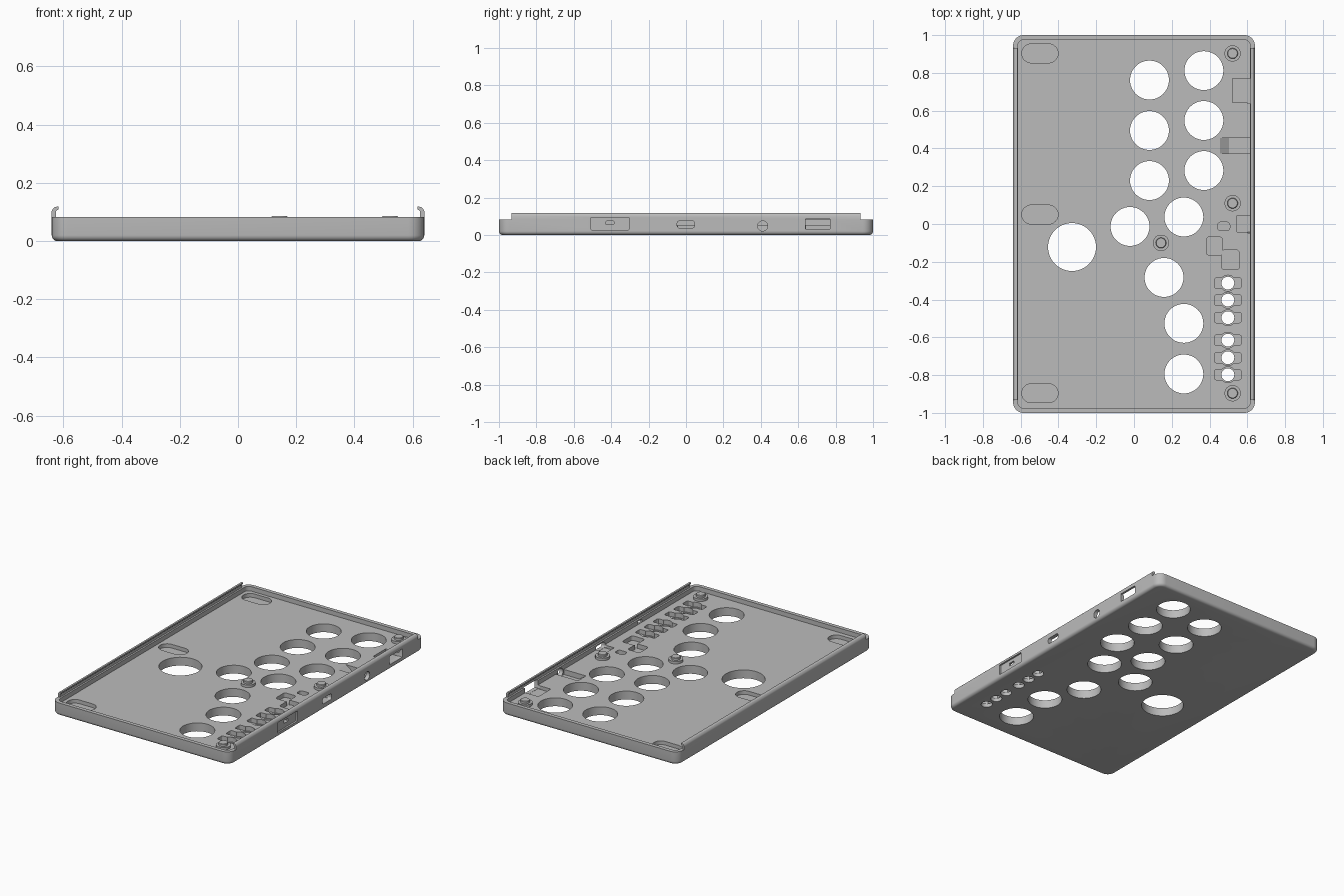
import bpy, bmesh, math
from mathutils import Vector

cube = bpy.data.objects.get("Cube")
if cube:
    bpy.data.objects.remove(cube, do_unlink=True)

grey = bpy.data.materials.new("plain grey")
grey.use_nodes = True
grey.diffuse_color = (0.5, 0.5, 0.5, 1)
grey.node_tree.nodes["Principled BSDF"].inputs["Base Color"].default_value = (0.5, 0.5, 0.5, 1)

HX, HY = 0.64, 1.0        # outer half sizes
WALL, RIM, FLOOR = 0.025, 0.083, 0.054
POCKET = 0.025            # height of the pocket bottoms
OVER = RIM + 0.1


def finish(name, bm):
    bmesh.ops.recalc_face_normals(bm, faces=bm.faces)
    mesh = bpy.data.meshes.new(name)
    bm.to_mesh(mesh)
    bm.free()
    obj = bpy.data.objects.new(name, mesh)
    bpy.context.collection.objects.link(obj)
    mesh.materials.append(grey)
    return obj


def loft(name, rings):
    """Skin a stack of equal-length closed loops and cap both ends."""
    bm = bmesh.new()
    loops = [[bm.verts.new(p) for p in ring] for ring in rings]
    n = len(loops[0])
    for a, b in zip(loops, loops[1:]):
        for i in range(n):
            j = (i + 1) % n
            bm.faces.new((a[i], a[j], b[j], b[i]))
    bm.faces.new(loops[0])
    bm.faces.new(loops[-1])
    return finish(name, bm)


def prism(name, outline, axis, lo, hi):
    place = {"x": lambda a, b, t: (t, a, b),
             "y": lambda a, b, t: (a, t, b),
             "z": lambda a, b, t: (a, b, t)}[axis]
    return loft(name, [[place(a, b, t) for a, b in outline] for t in (lo, hi)])


def circle(cx, cy, r, n=48):
    return [(cx + r * math.cos(math.tau * i / n), cy + r * math.sin(math.tau * i / n))
            for i in range(n)]


def rounded(x0, x1, y0, y1, r, n=8):
    corners = [(x1 - r, y1 - r), (x0 + r, y1 - r), (x0 + r, y0 + r), (x1 - r, y0 + r)]
    pts = []
    for k, (cx, cy) in enumerate(corners):
        for i in range(n + 1):
            a = (k + i / n) * math.pi / 2
            pts.append((cx + r * math.cos(a), cy + r * math.sin(a)))
    return pts


def cut(target, outline, axis, lo, hi):
    cutter = prism("cutter", outline, axis, lo, hi)
    cutter.hide_render = True
    mod = target.modifiers.new("cut", "BOOLEAN")
    mod.operation = "DIFFERENCE"
    mod.solver = "EXACT"
    mod.object = cutter
    bpy.context.view_layer.objects.active = target
    bpy.ops.object.modifier_apply(modifier=mod.name)
    bpy.data.objects.remove(cutter, do_unlink=True)


def smooth(obj):
    bpy.ops.object.select_all(action="DESELECT")
    obj.select_set(True)
    bpy.context.view_layer.objects.active = obj
    bpy.ops.object.shade_smooth_by_angle(angle=math.radians(30))


# Tray: rounded bottom edge, wall, rim and inner floor
def tray_ring(z, inset):
    outline = rounded(inset - HX, HX - inset, inset - HY, HY - inset, 0.055 - inset)
    return [(x, y, z) for x, y in outline]


R = 0.02
steps = [math.pi / 2 * i / 5 for i in range(6)]
rings = [tray_ring(R - R * math.cos(a), R - R * math.sin(a)) for a in steps]
rings += [tray_ring(RIM, 0), tray_ring(RIM, WALL), tray_ring(FLOOR, WALL)]
tray = loft("tray", rings)

# Button holes
for x, y in [(0.082, 0.762), (0.082, 0.495), (0.082, 0.23), (0.37, 0.812),
             (0.37, 0.548), (0.37, 0.283), (0.264, 0.037), (-0.021, -0.013),
             (0.159, -0.283), (0.264, -0.526), (0.264, -0.794)]:
    cut(tray, circle(x, y, 0.103), "z", -0.1, OVER)
cut(tray, circle(-0.328, -0.122, 0.127), "z", -0.1, OVER)

# Small key holes with winged pockets
KEY_X = 0.497
for y in (-0.313, -0.403, -0.496, -0.615, -0.708, -0.798):
    cut(tray, rounded(KEY_X - 0.071, KEY_X + 0.071, y - 0.027, y + 0.027, 0.01, 3),
        "z", POCKET, OVER)
    cut(tray, circle(KEY_X, y, 0.042, 24), "z", POCKET - 0.001, OVER)
    cut(tray, circle(KEY_X, y, 0.034, 32), "z", -0.1, OVER)

# Long slots in the floor
for y in (-0.896, 0.05, 0.903):
    cut(tray, rounded(-0.594, -0.402, y - 0.05, y + 0.05, 0.0495), "z", POCKET + 0.005, OVER)

# Component pockets in the floor
for x0, x1, y0, y1 in [(0.443, 0.507, -0.035, 0.01), (0.383, 0.468, -0.165, -0.069),
                       (0.464, 0.557, -0.242, -0.138)]:
    cut(tray, rounded(x0, x1, y0, y1, 0.015, 4), "z", POCKET, OVER)

# Connector pockets beside the wall, the middle one with a ramp
INNER = HX - WALL - 0.001
for x0, y0, y1, z in [(0.521, 0.642, 0.769, 0.031), (0.545, -0.042, 0.045, 0.036)]:
    cut(tray, [(x0, y0), (INNER, y0), (INNER, y1), (x0, y1)], "z", z, OVER)
cut(tray, [(0.455, FLOOR), (0.503, 0.021), (INNER, 0.021), (INNER, OVER), (0.455, OVER)],
    "y", 0.374, 0.456)

# Snap lips along both long sides
hook = [(0.64, RIM), (0.64, 0.102), (0.637, 0.110), (0.631, 0.116), (0.623, 0.118),
        (0.616, 0.118), (0.616, 0.109), (0.622, 0.106), (0.626, 0.100), (0.626, RIM)]
lips = {}
for side, name in ((1, "left_lip"), (-1, "right_lip")):
    lips[side] = prism(name, [(side * x, z) for x, z in hook], "y", -0.933, 0.933)

# Wall openings: recessed switch panel, sockets and jack
for part in (tray, lips[1]):
    cut(part, rounded(-0.508, -0.305, 0.027, 0.094, 0.004, 2), "x", HX - 0.011, 0.7)
    cut(part, rounded(0.638, 0.77, 0.032, 0.0855, 0.002, 2), "x", 0.6, 0.7)
cut(tray, rounded(-0.428, -0.385, 0.056, 0.074, 0.004, 3), "x", 0.6, 0.7)
cut(tray, rounded(-0.047, 0.045, 0.037, 0.075, 0.012, 5), "x", 0.6, 0.7)
cut(tray, circle(0.41, 0.048, 0.027, 32), "x", 0.6, 0.7)

# Stepped screw posts
for i, (x, y) in enumerate([(0.522, 0.903), (0.522, 0.11), (0.143, -0.10), (0.522, -0.896)]):
    levels = [(0.043, FLOOR - 0.005), (0.043, 0.07), (0.028, 0.07), (0.028, 0.083), (0.025, 0.086)]
    smooth(loft(f"screw_post_{i + 1}",
                [[(px, py, z) for px, py in circle(x, y, r, 32)] for r, z in levels]))

for part in (tray, *lips.values()):
    smooth(part)
